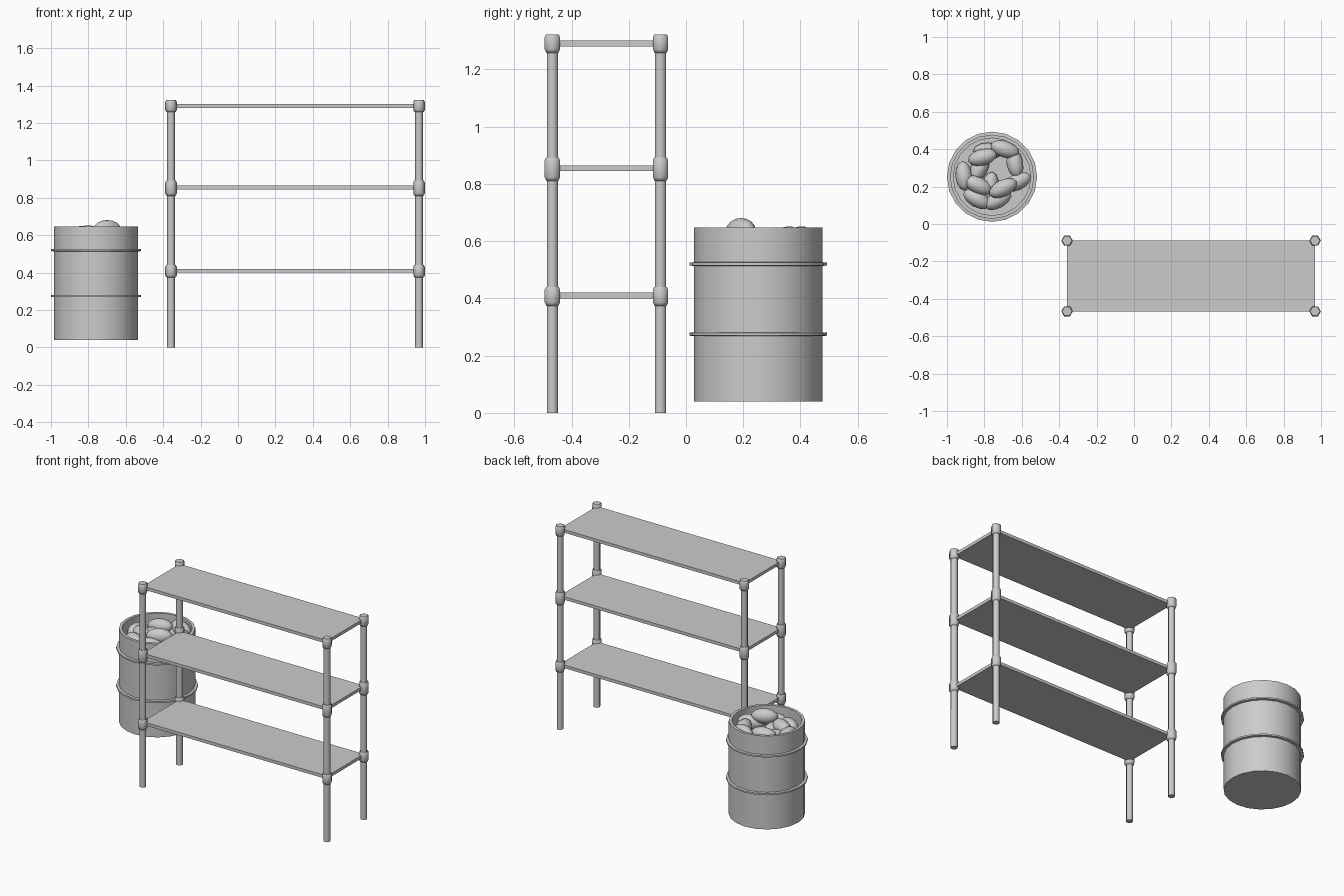
import bpy, bmesh
from math import sin, cos, tau, radians

if "Cube" in bpy.data.objects:
    bpy.data.objects.remove(bpy.data.objects["Cube"])


def lathe(name, profile, x, y, sides, angle):
    """Spin (radius, z) pairs about a vertical axis; zero radius closes an end."""
    bm = bmesh.new()
    rings = []
    for r, z in profile:
        n = 1 if r == 0 else sides
        rings.append([bm.verts.new((r * cos(tau * i / sides), r * sin(tau * i / sides), z))
                      for i in range(n)])
    for a, b in zip(rings, rings[1:]):
        for i in range(sides):
            j = (i + 1) % sides
            quad = [a[i % len(a)], a[j % len(a)], b[j % len(b)], b[i % len(b)]]
            bm.faces.new(list(dict.fromkeys(quad)))
    bmesh.ops.recalc_face_normals(bm, faces=bm.faces[:])
    return finish(name, bm, (x, y, 0), angle)


def finish(name, bm, loc, angle):
    mesh = bpy.data.meshes.new(name)
    bm.to_mesh(mesh)
    bm.free()
    obj = bpy.data.objects.new(name, mesh)
    obj.location = loc
    bpy.context.collection.objects.link(obj)
    bpy.ops.object.select_all(action='DESELECT')
    obj.select_set(True)
    bpy.context.view_layer.objects.active = obj
    if angle:
        bpy.ops.object.shade_smooth_by_angle(angle=radians(angle))
    return obj


# Shelf posts with their collars
X0, X1, Y0, Y1 = -0.358, 0.968, -0.467, -0.089
collars = [(0.374, 0.440), (0.811, 0.892), (1.258, 1.322)]
for x in (X0, X1):
    for y in (Y0, Y1):
        lathe("shelf_post", [(0, 0), (0.022, 0), (0.022, 1.31), (0, 1.31)], x, y, 6, 65)
        for lo, hi in collars:
            lathe("post_collar", [(0, lo), (0.024, lo), (0.031, lo + 0.012),
                                  (0.031, hi - 0.010), (0.026, hi), (0, hi)], x, y, 6, 65)

# Shelf boards
for z in (0.410, 0.855, 1.291):
    bm = bmesh.new()
    bmesh.ops.create_cube(bm, size=1)
    bmesh.ops.scale(bm, vec=(X1 - X0, Y1 - Y0, 0.02), verts=bm.verts[:])
    finish("shelf_board", bm, ((X0 + X1) / 2, (Y0 + Y1) / 2, z), None)

# Open drum with raised hoops
DX, DY = -0.759, 0.2525
lathe("drum", [(0, 0.04), (0.225, 0.04), (0.225, 0.647), (0.207, 0.647),
               (0.207, 0.55), (0, 0.55)], DX, DY, 20, 40)
for z in (0.275, 0.52):
    lathe("drum_hoop", [(0.220, z - 0.007), (0.241, z - 0.005), (0.241, z + 0.005),
                        (0.220, z + 0.007)], DX, DY, 20, 40)

# Oval lumps in the drum: x, y, z, heading, tilt
lumps = [
    (-0.69, 0.40, 0.606, -18, 5), (-0.81, 0.357, 0.606, 15, -5),
    (-0.637, 0.325, 0.59, 100, 8), (-0.91, 0.257, 0.59, 95, 5),
    (-0.835, 0.207, 0.604, -25, 0), (-0.70, 0.192, 0.635, 27, 0),
    (-0.84, 0.135, 0.587, -30, 0), (-0.727, 0.13, 0.59, 30, 0),
    (-0.625, 0.225, 0.59, 25, -5), (-0.78, 0.39, 0.57, 0, 0),
    (-0.83, 0.29, 0.57, 60, 0), (-0.77, 0.20, 0.57, 80, 0),
]
for x, y, z, heading, tilt in lumps:
    bm = bmesh.new()
    bmesh.ops.create_uvsphere(bm, u_segments=12, v_segments=8, radius=1)
    lump = finish("lump", bm, (x, y, z), 60)
    lump.scale = (0.08, 0.045, 0.046)
    lump.rotation_euler = (0, radians(tilt), radians(heading))
